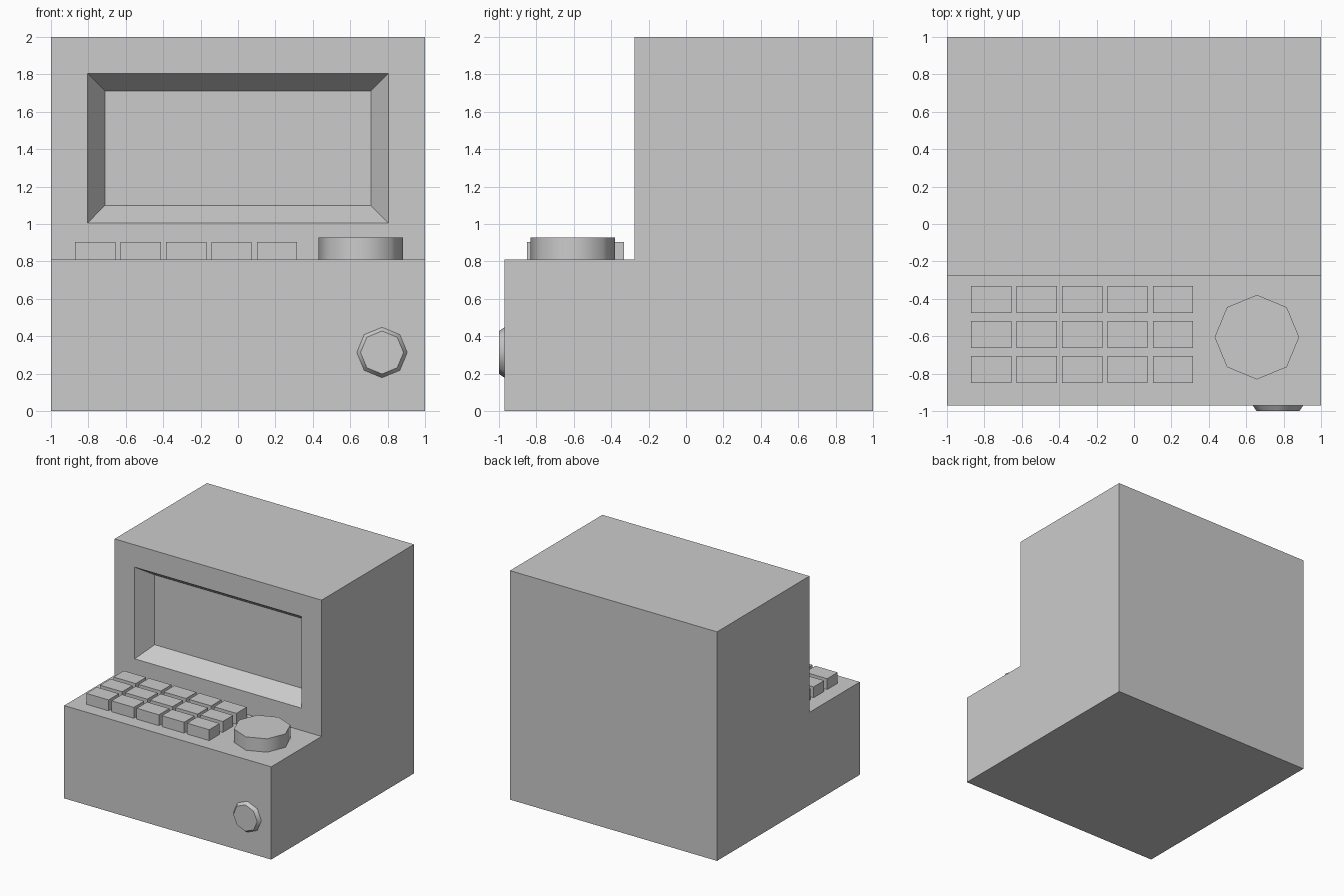
import bpy, bmesh, math
from mathutils import Matrix

if "Cube" in bpy.data.objects:
    bpy.data.objects.remove(bpy.data.objects["Cube"])

DECK = 0.81      # height of the keyboard deck
FRONT = -0.97    # front wall of the base
STEP = -0.275    # front wall of the upper cabinet


def finish(name, bm, smooth_angle=None):
    bmesh.ops.recalc_face_normals(bm, faces=bm.faces)
    mesh = bpy.data.meshes.new(name)
    bm.to_mesh(mesh)
    bm.free()
    obj = bpy.data.objects.new(name, mesh)
    bpy.context.collection.objects.link(obj)
    if smooth_angle:
        bpy.ops.object.select_all(action='DESELECT')
        obj.select_set(True)
        bpy.context.view_layer.objects.active = obj
        bpy.ops.object.shade_smooth_by_angle(angle=math.radians(smooth_angle))
    return obj


def octagon(name, r1, r2, depth, matrix):
    bm = bmesh.new()
    bmesh.ops.create_cone(bm, cap_ends=True, segments=8, radius1=r1,
                          radius2=r2, depth=depth, matrix=matrix)
    return finish(name, bm, 50)


# Cabinet: stepped side profile extruded across the width
profile = [(FRONT, 0), (1, 0), (1, 2), (STEP, 2), (STEP, DECK), (FRONT, DECK)]
bm = bmesh.new()
side = bm.faces.new([bm.verts.new((-1, y, z)) for y, z in profile])
ext = bmesh.ops.extrude_face_region(bm, geom=[side])
bmesh.ops.translate(bm, vec=(2, 0, 0),
                    verts=[v for v in ext['geom'] if isinstance(v, bmesh.types.BMVert)])
bmesh.ops.recalc_face_normals(bm, faces=bm.faces)

# Screen: flat frame, then sloped walls down to a recessed panel
screen = next(f for f in bm.faces if all(abs(v.co.y - STEP) < 1e-4 for v in f.verts))
bmesh.ops.inset_region(bm, faces=[screen], thickness=0.195, use_even_offset=True)
bmesh.ops.inset_region(bm, faces=[screen], thickness=0.095, use_even_offset=True)
bmesh.ops.translate(bm, vec=(0, 0.14, 0), verts=screen.verts)
finish("cabinet", bm)

# Keys: five columns by three rows
for row in range(3):
    for col in range(5):
        bm = bmesh.new()
        bmesh.ops.create_cube(bm, size=1)
        bmesh.ops.scale(bm, vec=(0.215, 0.144, 0.095), verts=bm.verts)
        bmesh.ops.translate(bm, verts=bm.verts,
                            vec=(-0.763 + 0.243 * col, -0.403 - 0.187 * row, DECK + 0.0475))
        finish(f"key_{row + 1}_{col + 1}", bm)

# Large dial on the deck
octagon("deck_dial", 0.226, 0.226, 0.117,
        Matrix.Translation((0.657, -0.605, DECK + 0.0585)))

# Small tapered button on the front wall
octagon("front_button", 0.135, 0.115, 0.03,
        Matrix.Translation((0.77, FRONT - 0.015, 0.313)) @ Matrix.Rotation(math.pi / 2, 4, 'X'))
